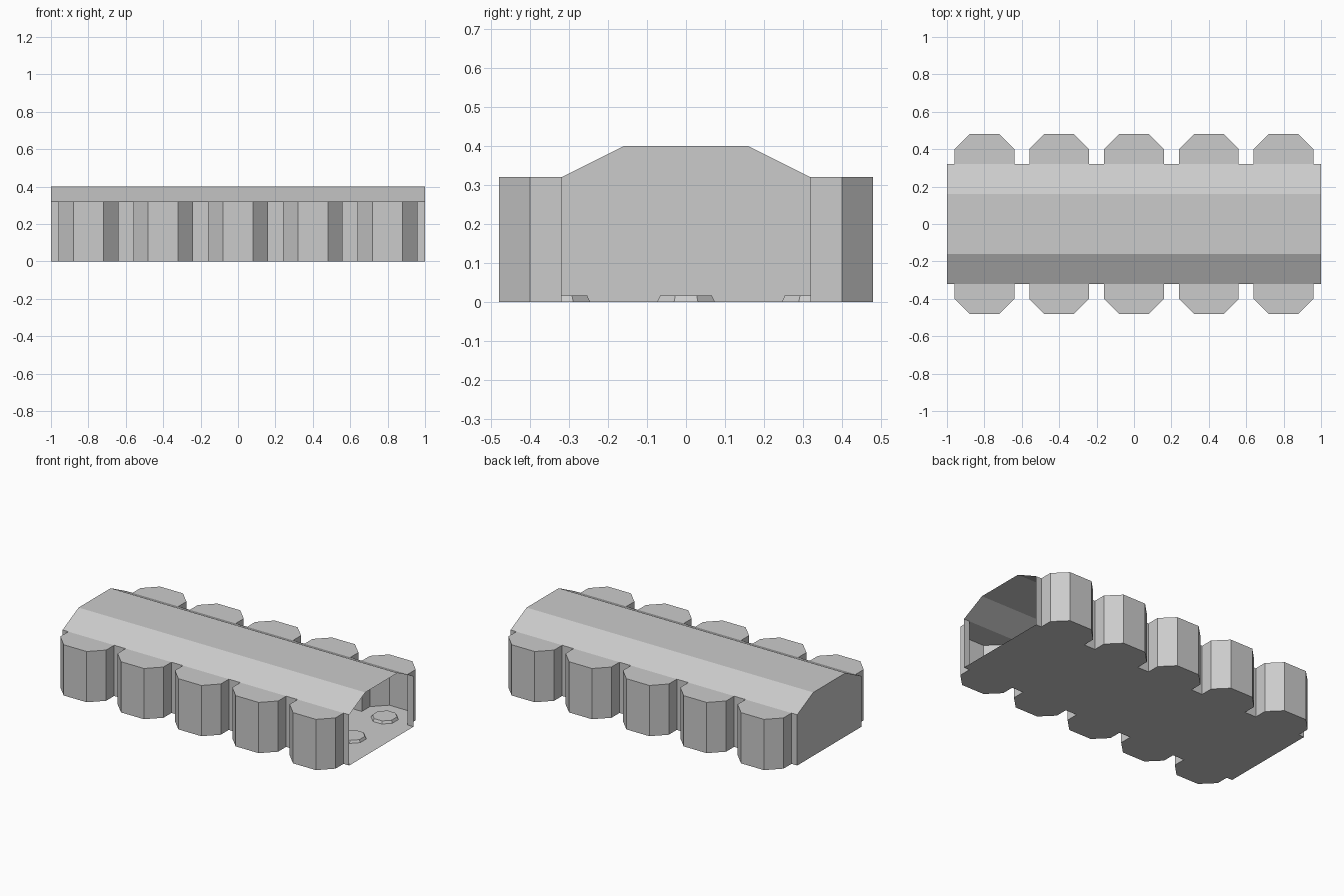
import bpy, bmesh, math
from mathutils import Matrix

if "Cube" in bpy.data.objects:
    bpy.data.objects.remove(bpy.data.objects["Cube"])

EAVE, RIDGE = 0.32, 0.40      # wall and roof heights
BAYS = [-0.8, -0.4, 0.0, 0.4, 0.8]
# half-octagon bay profile along the wall at y = 0.32
BAY = [(-0.16, 0.32), (-0.16, 0.40), (-0.08, 0.48), (0.08, 0.48), (0.16, 0.40), (0.16, 0.32)]


def add_object(name, polys):
    """Make a flat-faced object from a list of polygons."""
    bm = bmesh.new()
    for poly in polys:
        bm.faces.new([bm.verts.new(p) for p in poly])
    bmesh.ops.remove_doubles(bm, verts=bm.verts, dist=1e-5)
    finish(name, bm)


def finish(name, bm):
    mesh = bpy.data.meshes.new(name)
    bm.to_mesh(mesh)
    bm.free()
    bpy.context.collection.objects.link(bpy.data.objects.new(name, mesh))


def strip(path, offset):
    """Sweep a path by an offset into quads."""
    far = [tuple(a + b for a, b in zip(p, offset)) for p in path]
    return [(path[i], path[i + 1], far[i + 1], far[i]) for i in range(len(path) - 1)]


# wall line of the back side, left to right; the front side is it turned 180 degrees
back = [(-1, 0.32)] + [(c + x, y) for c in BAYS for x, y in BAY] + [(1, 0.32)]
front = [(-x, -y) for x, y in back]

# floor following the scalloped outline
add_object("floor", [[(x, y, 0) for x, y in back + front]])

# side walls with their bays
for name, line in (("back_wall", back), ("front_wall", front)):
    add_object(name, strip([(x, y, 0) for x, y in line], (0, 0, EAVE)))

# flat bay ceilings
add_object("bay_roofs", [[(c + s * x, s * y, EAVE) for x, y in reversed(BAY)]
                         for c in BAYS for s in (1, -1)])

# main roof and closed left end; the right end stays open
arch = [(-1, 0.32, EAVE), (-1, 0.16, RIDGE), (-1, -0.16, RIDGE), (-1, -0.32, EAVE)]
add_object("roof", strip(arch, (2, 0, 0)))
add_object("end_wall", [arch + [(-1, -0.32, 0), (-1, 0.32, 0)]])

# small octagonal floor pads in the aisle and in each bay
bm = bmesh.new()
for c in BAYS:
    for y in (-0.32, 0, 0.32):
        bmesh.ops.create_cone(
            bm, cap_ends=True, segments=8, radius1=0.08, radius2=0.072, depth=0.016,
            matrix=Matrix.Translation((c, y, 0.008)) @ Matrix.Rotation(math.pi / 8, 4, 'Z'))
bm.normal_update()
bmesh.ops.delete(bm, geom=[f for f in bm.faces if f.normal.z < -0.9], context='FACES')
finish("floor_pads", bm)
